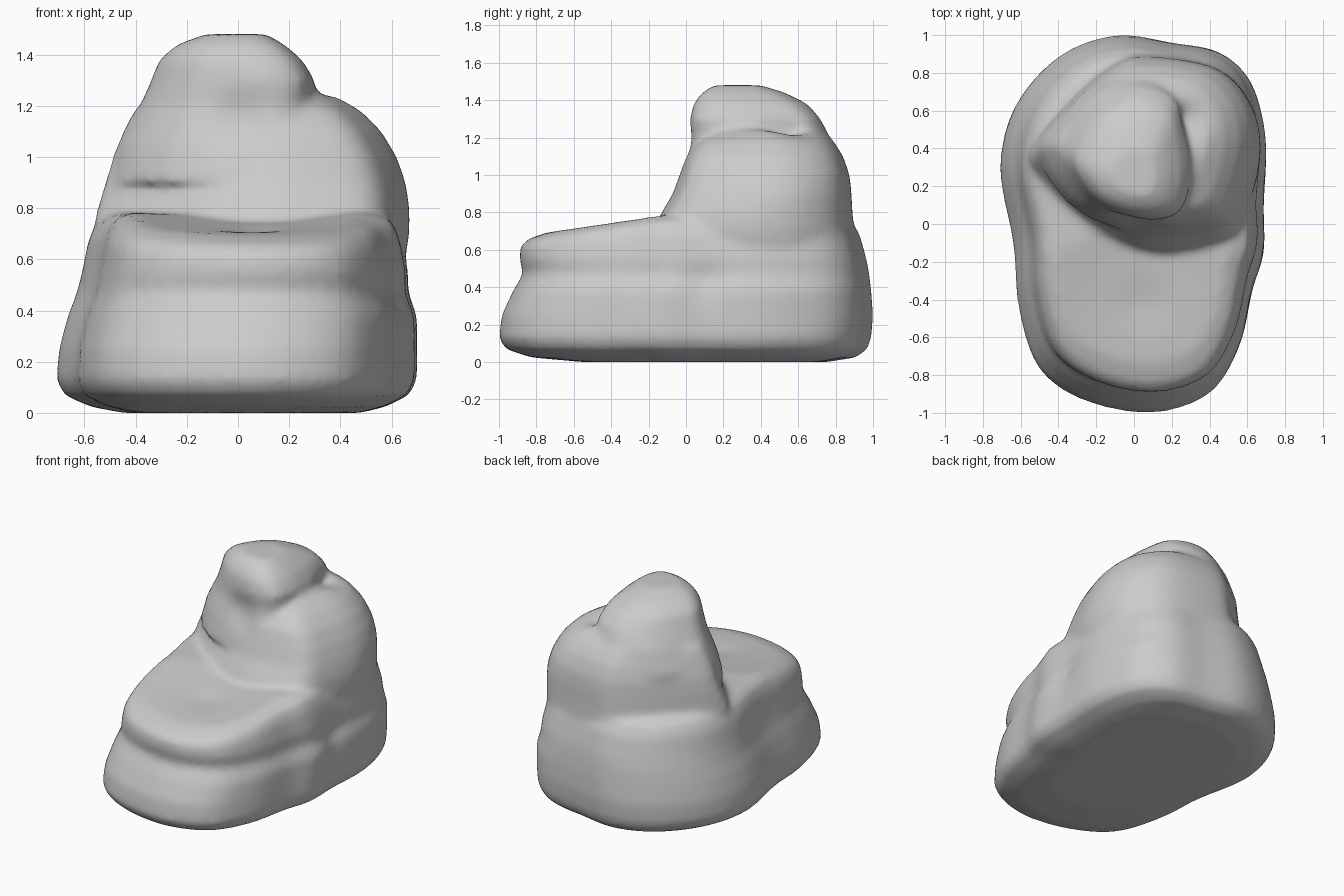
import bpy, bmesh, math
from mathutils import Vector

if "Cube" in bpy.data.objects:
    bpy.data.objects.remove(bpy.data.objects["Cube"])


def closed_curve(pts, n=72):
    """Sample a closed Catmull-Rom curve and normalise it to a 0..1 box."""
    out, m = [], len(pts)
    for k in range(n):
        t = k * m / n
        i, f = int(t), t % 1
        a, b, c, d = (Vector(pts[(i + j) % m]) for j in (-1, 0, 1, 2))
        out.append(0.5 * (2*b + (c-a)*f + (2*a-5*b+4*c-d)*f*f + (3*b-a-3*c+d)*f**3))
    x0, x1 = min(p.x for p in out), max(p.x for p in out)
    y0, y1 = min(p.y for p in out), max(p.y for p in out)
    return [((p.x-x0)/(x1-x0), (p.y-y0)/(y1-y0)) for p in out]


def loft(bm, outline, levels):
    """Stack the outline; each level is z, xmin, xmax, ymin, ymax, tilt."""
    pts = closed_curve(outline)
    rings = []
    for z, x0, x1, y0, y1, tilt in levels:
        ring = []
        for u, v in pts:
            y = y0 + v*(y1-y0)
            ring.append(bm.verts.new((x0 + u*(x1-x0), y, z + tilt*(min(y, -.15) + .87))))
        rings.append(ring)
    n = len(pts)
    for r, s in zip(rings, rings[1:]):
        for i in range(n):
            bm.faces.new((r[i], r[(i+1) % n], s[(i+1) % n], s[i]))
    for ring, z, flip in ((rings[0], -1, True), (rings[-1], 1, False)):
        mid = sum((v.co for v in ring), Vector()) / n
        c = bm.verts.new(mid)
        for i in range(n):
            a, b = ring[i], ring[(i+1) % n]
            bm.faces.new((b, a, c) if flip else (a, b, c))


bm = bmesh.new()

# Sole and toe box
foot = [(.1, -1), (.4, -.9), (.56, -.65), (.63, -.35), (.69, -.15), (.69, .1), (.7, .45),
        (.62, .75), (.45, .91), (.2, .96), (-.1, 1), (-.4, .89), (-.63, .63), (-.71, .3),
        (-.64, -.1), (-.61, -.45), (-.5, -.77), (-.25, -.94)]
loft(bm, foot, [
    (0, -.45, .48, -.55, .75, 0), (.025, -.58, .58, -.83, .91, 0),
    (.07, -.68, .67, -.965, .97, 0), (.13, -.71, .70, -1, .99, 0),
    (.25, -.70, .70, -.985, 1, 0), (.38, -.665, .70, -.925, .99, 0),
    (.47, -.63, .665, -.87, .98, 0), (.55, -.61, .665, -.89, .965, 0),
    (.62, -.585, .64, -.885, .93, .08), (.655, -.55, .61, -.84, .89, .13),
    (.675, -.48, .53, -.74, .8, .15)])

# Ankle with the shoulder bulge on the right
ankle = [(.1, -.13), (.32, -.12), (.52, -.06), (.61, .12), (.67, .4), (.61, .65), (.42, .83),
         (.05, .89), (-.12, .84), (-.32, .68), (-.55, .4), (-.5, .25), (-.3, .05), (-.1, -.07)]
loft(bm, ankle, [
    (.3, -.5, .6, -.05, .85, 0), (.7, -.57, .67, -.17, .90, 0),
    (.8, -.55, .67, -.13, .89, 0), (.9, -.52, .655, -.07, .885, 0),
    (1.0, -.49, .62, -.035, .875, 0), (1.1, -.45, .56, .0, .84, 0),
    (1.18, -.41, .48, .06, .79, 0), (1.24, -.32, .38, .17, .71, 0)])

# Top lump
lump = [(0, .03), (.2, .06), (.27, .22), (.26, .45), (.2, .68), (0, .76), (-.2, .68),
        (-.34, .5), (-.38, .34), (-.24, .13)]
loft(bm, lump, [
    (.9, -.49, .35, -.05, .78, 0), (1.05, -.46, .30, -.015, .8, 0),
    (1.2, -.385, .29, .02, .77, 0), (1.3, -.34, .30, .02, .72, 0),
    (1.38, -.31, .25, .04, .65, 0), (1.44, -.24, .18, .085, .53, 0),
    (1.48, -.13, .11, .15, .40, 0)])

mesh = bpy.data.meshes.new("shoe_body")
bm.to_mesh(mesh)
bm.free()
shoe = bpy.data.objects.new("shoe_body", mesh)
bpy.context.collection.objects.link(shoe)
bpy.context.view_layer.objects.active = shoe
shoe.select_set(True)

# Fuse the parts and soften the joints
fuse = shoe.modifiers.new("fuse", 'REMESH')
fuse.mode = 'VOXEL'
fuse.voxel_size = .022
soft = shoe.modifiers.new("soften", 'SMOOTH')
soft.factor, soft.iterations = .5, 9
for name in ("fuse", "soften"):
    bpy.ops.object.modifier_apply(modifier=name)

# Dents: front of the lump, groove behind it, toe top, side fold
dents = [((0, .03, 1.13), .16, (0, .035, 0)), ((.29, .55, 1.21), .13, (-.03, 0, -.04)),
         ((.05, -.42, .74), .18, (0, 0, -.015)), ((.66, .1, .42), .15, (-.02, 0, 0))]
for v in shoe.data.vertices:
    for c, r, push in dents:
        d = (v.co - Vector(c)).length
        if d < 2*r:
            v.co += Vector(push) * math.exp(-(d/r)**2 * 2)
    v.co.z = max(v.co.z, 0)

bpy.ops.object.shade_smooth()
